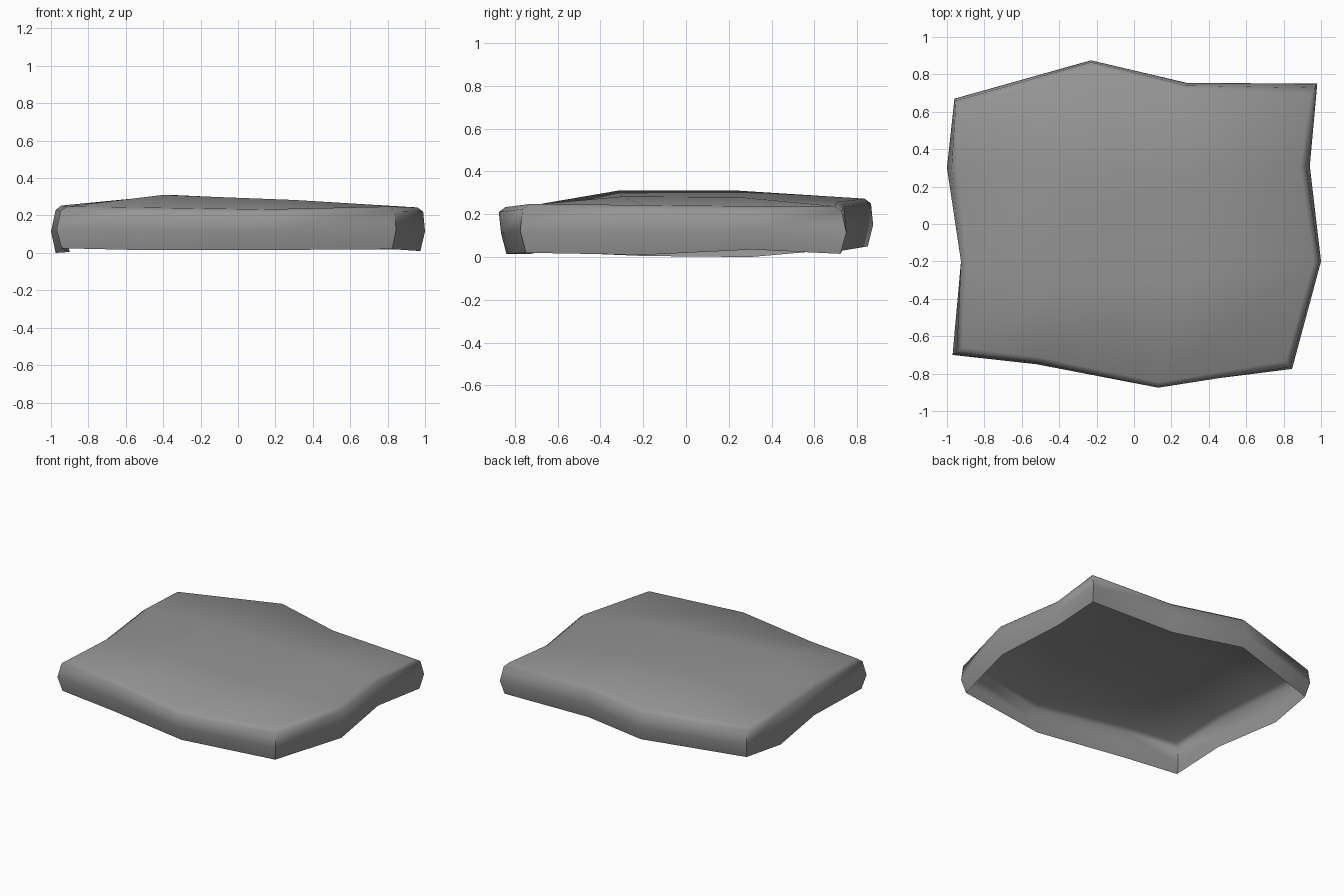
import bpy
import bmesh
import math
from mathutils import Vector

cube = bpy.data.objects.get("Cube")
if cube:
    bpy.data.objects.remove(cube, do_unlink=True)

# Plain grey stone
stone = bpy.data.materials.new("grey_stone")
stone.use_nodes = True
colour = (0.3, 0.3, 0.3, 1)
stone.diffuse_color = colour
stone.node_tree.nodes["Principled BSDF"].inputs["Base Color"].default_value = colour

# Outline, three edges a side: x, y, bottom height, upper height, upper inset
outline = [
    (-.97, -.70, .025, .225, .02), (-.52, -.75, .015, .22, .01),
    (.13, -.865, .015, .21, -.01), (.845, -.775, .02, .225, .01),
    (1, -.2, .01, .22, .01), (.94, .31, .035, .215, .02),
    (.98, .75, .015, .215, .02), (.28, .755, .03, .235, .015),
    (-.23, .875, .05, .25, .01), (-.96, .67, .03, .23, .01),
    (-1, .3, 0, .23, .025), (-.925, -.2, .005, .22, 0),
]
count = len(outline)


def outward(i):
    """Horizontal direction out of the outline at one corner."""
    a, b = outline[i - 1], outline[(i + 1) % count]
    return Vector((b[1] - a[1], a[0] - b[0], 0)).normalized()


bm = bmesh.new()
rings = [[], [], [], []]
for i, (x, y, low, high, inset) in enumerate(outline):
    out = outward(i)
    corner = 1.35 if i % 3 == 0 else 1
    levels = [(.025, low), (0, (low + high) / 2),
              (inset, high), (inset + .03, high + .023)]
    for ring, (shrink, z) in zip(rings, levels):
        ring.append(bm.verts.new(Vector((x, y, z)) - out * shrink * corner))

# Bulging side walls and the softened rim; the underside stays open
for lower, upper in zip(rings, rings[1:]):
    for i in range(count):
        j = (i + 1) % count
        bm.faces.new((lower[i], lower[j], upper[j], upper[i]))

# Gently domed top, a grid of three by three
rim = rings[-1]
grid = {}
for k in range(4):
    grid[k, 0] = rim[k]
    grid[3, k] = rim[3 + k]
    grid[3 - k, 3] = rim[6 + k]
    grid[0, 3 - k] = rim[(9 + k) % count]
for key, point in {(1, 1): (-.4, -.32, .31), (2, 1): (.3, -.3, .283),
                   (1, 2): (-.36, .25, .31), (2, 2): (.3, .25, .28)}.items():
    grid[key] = bm.verts.new(point)
for c in range(3):
    for r in range(3):
        bm.faces.new((grid[c, r], grid[c + 1, r], grid[c + 1, r + 1], grid[c, r + 1]))

mesh = bpy.data.meshes.new("stone_slab")
bm.to_mesh(mesh)
bm.free()
mesh.materials.append(stone)
slab = bpy.data.objects.new("stone_slab", mesh)
bpy.context.collection.objects.link(slab)

# Smooth top and walls, crisp upright corners
bpy.ops.object.select_all(action="DESELECT")
slab.select_set(True)
bpy.context.view_layer.objects.active = slab
bpy.ops.object.shade_smooth_by_angle(angle=math.radians(60))
